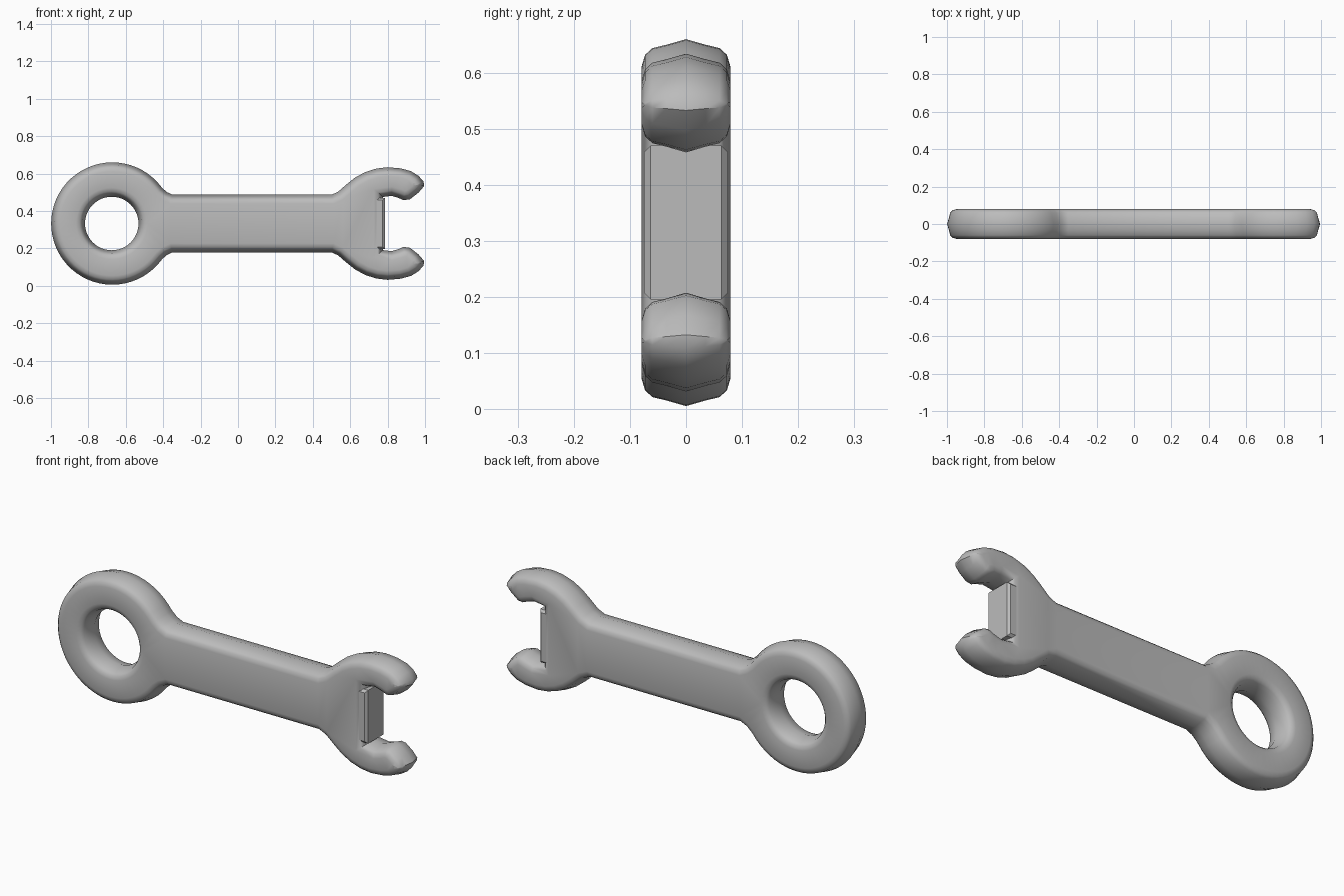
import bpy, bmesh, math
from mathutils import Vector

if "Cube" in bpy.data.objects:
    bpy.data.objects.remove(bpy.data.objects["Cube"])

MID = 0.333          # height of the long axis
RING = (-0.672, 0.327)   # ring centre x, outer radius

steel = bpy.data.materials.new("grey steel")
steel.diffuse_color = (0.5, 0.5, 0.5, 1)
steel.use_nodes = True
steel.node_tree.nodes["Principled BSDF"].inputs["Base Color"].default_value = steel.diffuse_color


def offset_loop(pts, d):
    """Move a counter-clockwise loop inwards by d with mitred corners."""
    out = []
    n = len(pts)
    for i, p in enumerate(pts):
        e1 = (p - pts[i - 1]).normalized()
        e2 = (pts[(i + 1) % n] - p).normalized()
        n1, n2 = Vector((-e1.y, e1.x)), Vector((-e2.y, e2.x))
        out.append(p + (n1 + n2) * (d / max(0.5, 1 + n1.dot(n2))))
    return out


def rounded_plate(name, loops, section):
    """Plate in the XZ plane; section lists (inset, y) from front to back."""
    bm = bmesh.new()
    caps = [[], []]
    for pts in loops:
        rows = [[bm.verts.new((p.x, y, p.y + MID)) for p in offset_loop(pts, d)]
                for d, y in section]
        n = len(pts)
        for a, b in zip(rows, rows[1:]):
            for i in range(n):
                j = (i + 1) % n
                bm.faces.new((a[i], a[j], b[j], b[i]))
        for cap, row in zip(caps, (rows[0], rows[-1])):
            cap += [bm.edges.get((row[i], row[(i + 1) % n])) for i in range(n)]
    for cap, y in zip(caps, (-1, 1)):
        bmesh.ops.triangle_fill(bm, edges=cap, use_beauty=True, normal=(0, y, 0))
    bmesh.ops.recalc_face_normals(bm, faces=bm.faces)
    me = bpy.data.meshes.new(name)
    bm.to_mesh(me)
    bm.free()
    me.materials.append(steel)
    ob = bpy.data.objects.new(name, me)
    bpy.context.collection.objects.link(ob)
    bpy.ops.object.select_all(action='DESELECT')
    bpy.context.view_layer.objects.active = ob
    ob.select_set(True)
    bpy.ops.object.shade_smooth_by_angle(angle=math.radians(35))
    return ob


# Upper half of the outline, from the notch floor round to the far ring side
jaw = [(0.775, 0.142), (0.82, 0.148), (0.855, 0.138), (0.885, 0.125), (0.92, 0.13),
       (0.965, 0.165), (0.995, 0.20), (0.992, 0.225), (0.965, 0.255), (0.925, 0.28),
       (0.87, 0.295), (0.80, 0.301), (0.74, 0.294), (0.68, 0.275), (0.625, 0.245),
       (0.575, 0.205), (0.535, 0.17), (0.50, 0.154)]
neck = [(-0.35, 0.154), (-0.38, 0.168), (-0.405, 0.19)]
ring = [(RING[0] + RING[1] * math.cos(math.radians(a)),
         RING[1] * math.sin(math.radians(a))) for a in range(42, 180, 6)]
upper = jaw + neck + ring
outline = [Vector(p) for p in upper] + [Vector((RING[0] - RING[1], 0))]
outline += [Vector((x, -z)) for x, z in reversed(upper)]

# Round eye, clockwise so its insets grow outwards
eye = [Vector((-0.675 + 0.143 * math.cos(-a * math.tau / 48),
               0.143 * math.sin(-a * math.tau / 48))) for a in range(48)]

# Softly crowned edge, mirrored front to back
half = [(0.048, 0.079), (0.028, 0.073), (0.016, 0.06), (0.010, 0.035)]
section = [(d, -y) for d, y in half] + [(0.0, 0)] + half[::-1]
rounded_plate("wrench_body", [outline, eye], section)

# Rectangular end of the shaft standing at the floor of the notch
s = [Vector(p) for p in ((0.60, -0.137), (0.785, -0.137), (0.785, 0.137), (0.60, 0.137))]
rounded_plate("shaft_end", [s], [(0.012, -0.075), (0, -0.063), (0, 0.063), (0.012, 0.075)])
